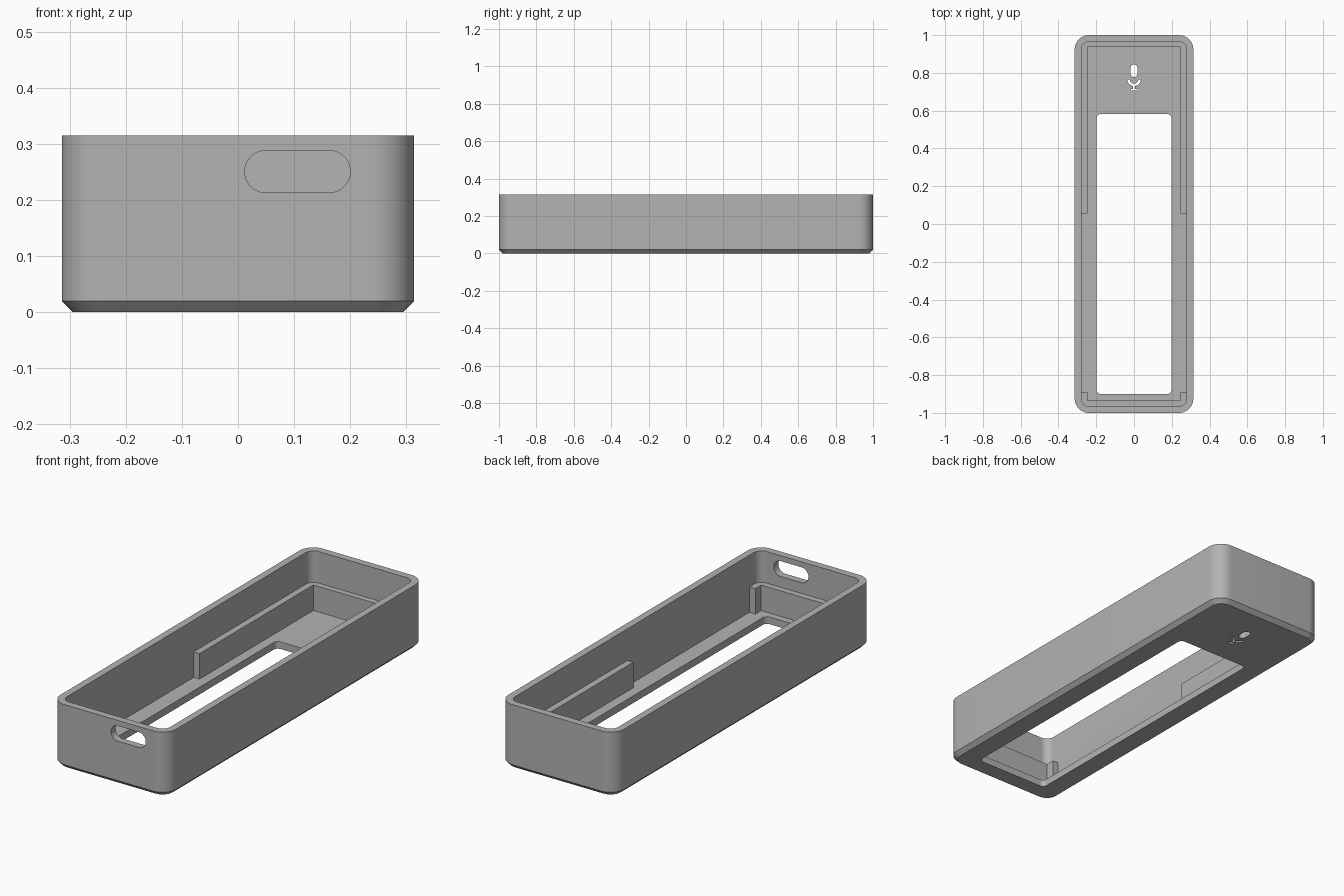
import bpy, bmesh, math
from mathutils import Matrix

if "Cube" in bpy.data.objects:
    bpy.data.objects.remove(bpy.data.objects["Cube"])

HALF_X, HALF_Y, HEIGHT = 0.314, 1.0, 0.315
WALL, CHAMFER, RADIUS = 0.035, 0.02, 0.075

grey = bpy.data.materials.new("mid_grey")
grey.use_nodes = True
grey.diffuse_color = (0.45, 0.45, 0.45, 1)
grey.node_tree.nodes["Principled BSDF"].inputs["Base Color"].default_value = grey.diffuse_color


def rounded_rect(x0, x1, y0, y1, r, steps=10):
    """Counter-clockwise outline with round corners."""
    pts = []
    corners = [(x1 - r, y1 - r), (x0 + r, y1 - r), (x0 + r, y0 + r), (x1 - r, y0 + r)]
    for i, (cx, cy) in enumerate(corners):
        for s in range(steps + 1):
            a = math.pi / 2 * (i + s / steps)
            pts.append((cx + r * math.cos(a), cy + r * math.sin(a)))
    return pts


def loft(name, sections):
    """Closed solid through (outline, z) sections of equal point count."""
    bm = bmesh.new()
    rings = [[bm.verts.new((x, y, z)) for x, y in pts] for pts, z in sections]
    for a, b in zip(rings, rings[1:]):
        for i in range(len(a)):
            j = (i + 1) % len(a)
            bm.faces.new((a[i], a[j], b[j], b[i]))
    bm.faces.new(rings[0][::-1])
    bm.faces.new(rings[-1])
    bmesh.ops.remove_doubles(bm, verts=bm.verts, dist=1e-5)
    bmesh.ops.recalc_face_normals(bm, faces=bm.faces)
    mesh = bpy.data.meshes.new(name)
    bm.to_mesh(mesh)
    bm.free()
    mesh.materials.append(grey)
    obj = bpy.data.objects.new(name, mesh)
    bpy.context.collection.objects.link(obj)
    return obj


def prism(name, pts, z0, z1):
    return loft(name, [(pts, z0), (pts, z1)])


def combine(target, tool, operation):
    bpy.context.view_layer.objects.active = target
    mod = target.modifiers.new(operation, 'BOOLEAN')
    mod.operation, mod.object, mod.solver = operation, tool, 'EXACT'
    bpy.ops.object.modifier_apply(modifier=mod.name)
    bpy.data.objects.remove(tool)


def inset_outline(d):
    return rounded_rect(-HALF_X + d, HALF_X - d, -HALF_Y + d, HALF_Y - d, RADIUS - d)


# Tray shell: chamfered foot, straight walls, hollow inside down to the floor
tray = loft("tray_shell", [
    (inset_outline(CHAMFER), 0), (inset_outline(0), CHAMFER),
    (inset_outline(0), HEIGHT), (inset_outline(WALL), HEIGHT),
    (inset_outline(WALL), WALL)])


# Support ledges: U-shaped ribs along the inside of both ends
def ledge(name, end, tip, inner_end):
    pts = [(-0.29, tip), (-0.29, end), (0.29, end), (0.29, tip),
           (0.247, tip), (0.247, inner_end), (-0.247, inner_end), (-0.247, tip)]
    return prism(name, pts, 0.025, 0.16)


combine(tray, ledge("back_ledge", 0.975, 0.055, 0.936), 'UNION')
combine(tray, ledge("front_ledge", -0.975, -0.89, -0.934), 'UNION')

# Floor window
combine(tray, prism("window_cutter", rounded_rect(-0.198, 0.198, -0.9, 0.582, 0.022), -0.1, 0.1),
        'DIFFERENCE')

# Slot through the front wall
slot = prism("slot_cutter", rounded_rect(0.012, 0.2, 0.213, 0.288, 0.0374), 0.9, 1.1)
slot.data.transform(Matrix.Rotation(math.pi / 2, 4, 'X'))
combine(tray, slot, 'DIFFERENCE')

# Microphone-shaped opening in the floor: capsule, cradle, stem and foot
arc = [math.pi * (1 + i / 16) for i in range(17)]
cradle = [(r * math.cos(a), 0.766 + r * math.sin(a))
          for r, angles in ((0.036, arc), (0.023, arc[::-1])) for a in angles]
openings = [rounded_rect(-0.018, 0.018, 0.778, 0.845, 0.0179), cradle,
            rounded_rect(-0.006, 0.006, 0.712, 0.737, 0.001, 1),
            rounded_rect(-0.019, 0.019, 0.706, 0.716, 0.004, 3)]
for outline in openings:
    combine(tray, prism("opening_cutter", outline, -0.1, 0.1), 'DIFFERENCE')

bpy.ops.object.select_all(action='DESELECT')
tray.select_set(True)
bpy.context.view_layer.objects.active = tray
bpy.ops.object.shade_smooth_by_angle(angle=math.radians(30))
